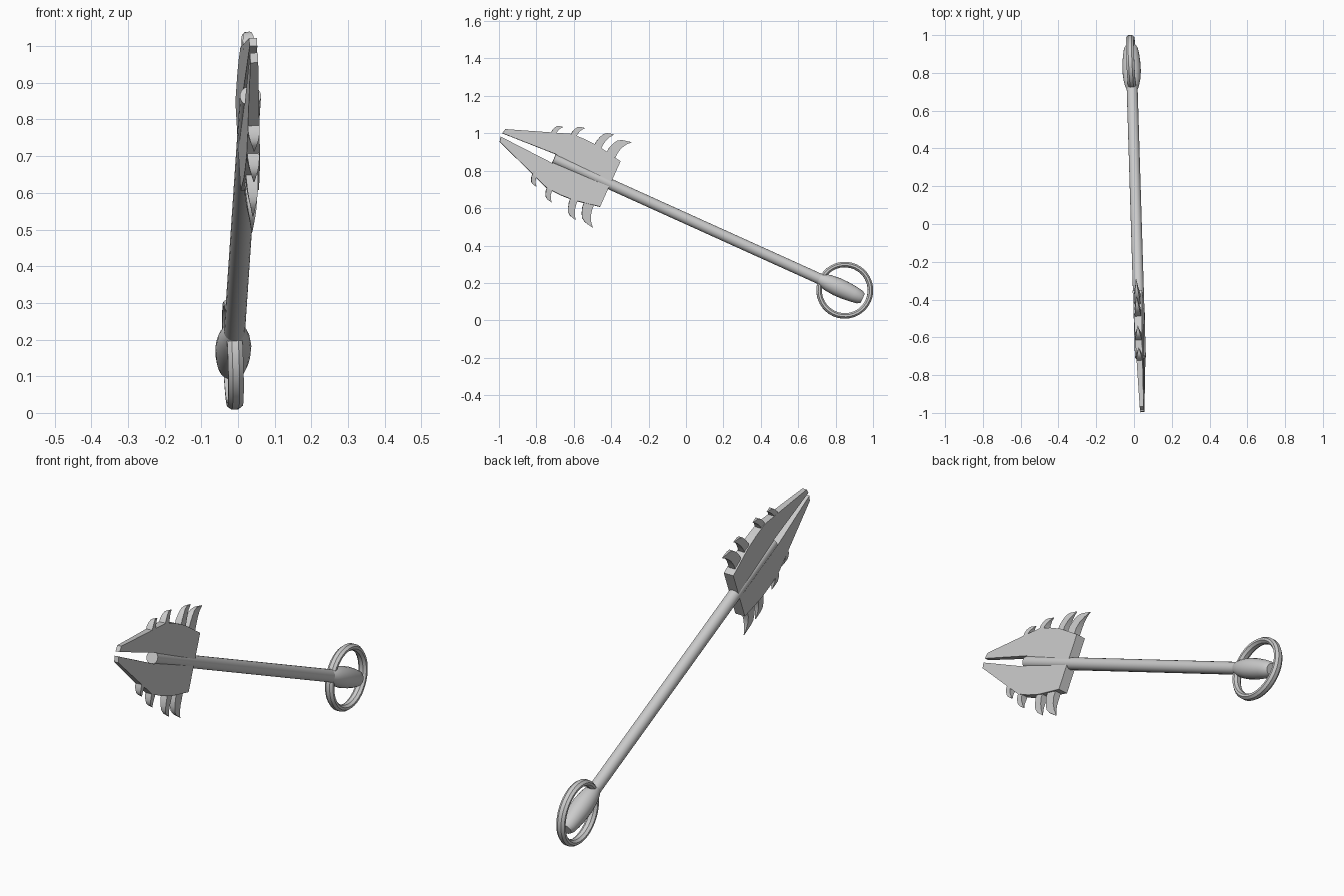
import bpy, bmesh, math
from mathutils import Matrix, Vector

cube = bpy.data.objects.get("Cube")
if cube:
    bpy.data.objects.remove(cube)

metal = bpy.data.materials.new("grey_metal")
metal.use_nodes = True
GREY = (0.6, 0.6, 0.6, 1)
metal.diffuse_color = GREY
metal.node_tree.nodes["Principled BSDF"].inputs["Base Color"].default_value = GREY

# Local frame: x runs along the shaft to the tip, y across the blades, z through them
along = Vector((0.028, -0.911, 0.412)).normalized()
across = Vector((-0.054, 0.412, 0.911))
across = (across - along * across.dot(along)).normalized()
through = along.cross(across)
FRAME = Matrix((along, across, through)).transposed().to_4x4()
FRAME.translation = (0.034, -0.706, 0.864)


def finish(name, bm, smooth=True):
    bmesh.ops.recalc_face_normals(bm, faces=bm.faces[:])
    mesh = bpy.data.meshes.new(name)
    bm.to_mesh(mesh)
    bm.free()
    obj = bpy.data.objects.new(name, mesh)
    bpy.context.collection.objects.link(obj)
    mesh.materials.append(metal)
    obj.matrix_world = FRAME
    if smooth:
        bpy.ops.object.select_all(action='DESELECT')
        obj.select_set(True)
        bpy.context.view_layer.objects.active = obj
        bpy.ops.object.shade_smooth_by_angle(angle=math.radians(35))
    return obj


def lathe(name, profile, place, sides, closed=False):
    """Turn a profile of (axial, radius) points; place() maps to local space."""
    bm = bmesh.new()
    rings = []
    for a, r in profile:
        turns = [math.tau * i / sides for i in range(sides)]
        rings.append([bm.verts.new(place(a, r * math.cos(t), r * math.sin(t))) for t in turns])
    pairs = list(zip(rings, rings[1:]))
    if closed:
        pairs.append((rings[-1], rings[0]))
    else:
        bm.faces.new(rings[0])
        bm.faces.new(rings[-1])
    for low, high in pairs:
        for i in range(sides):
            j = (i + 1) % sides
            bm.faces.new((low[i], low[j], high[j], high[i]))
    return finish(name, bm)


def plate(name, points, smooth=False):
    """Flat outline of (x, y, half thickness) points given depth."""
    bm = bmesh.new()
    top = [bm.verts.new((x, y, t)) for x, y, t in points]
    base = [bm.verts.new((x, y, -t)) for x, y, t in points]
    bm.faces.new(top)
    bm.faces.new(base)
    for i in range(len(points)):
        j = (i + 1) % len(points)
        bm.faces.new((top[i], top[j], base[j], base[i]))
    return finish(name, bm, smooth)


# Shaft and swollen grip
lathe("shaft", [(0, 0.029), (-1.58, 0.029)], lambda a, p, q: (a, p, q), 20)
grip = [(-1.555, 0.028), (-1.575, 0.036), (-1.61, 0.044), (-1.66, 0.049), (-1.71, 0.048),
        (-1.76, 0.043), (-1.795, 0.037), (-1.812, 0.027)]
lathe("grip", grip, lambda a, p, q: (a, p, q), 20)

# Pommel ring around the grip
section = [(0.009, 0.152), (0.021, 0.143), (0.021, 0.132),
           (0.009, 0.123), (-0.009, 0.123), (-0.021, 0.132),
           (-0.021, 0.143), (-0.009, 0.152)]
lathe("pommel_ring", section, lambda a, p, q: (-1.707 + p, q, a), 40, closed=True)

# Blade halves with backswept teeth
outline = [(0.308, 0.010), (0.302, 0.037), (-0.03, 0.159), (-0.11, 0.163), (-0.19, 0.159),
           (-0.33, 0.133), (-0.33, 0.008), (-0.01, 0.008), (-0.005, 0.026)]
tooth = [(0, -0.25, 1), (-0.04, 0.25, 1), (-0.15, 0.56, 0.85), (-0.28, 0.77, 0.65),
         (-0.5, 0.9, 0.4), (-1, 1, 0.08), (-0.78, 0.75, 0.4), (-0.64, 0.5, 0.75),
         (-0.57, 0.2, 1), (-0.56, -0.25, 1)]
# Start along the shaft, height of the root, sweep and rise of each tooth
teeth = [(0.073, 0.122, 0.05, 0.054), (-0.028, 0.157, 0.058, 0.062),
         (-0.165, 0.152, 0.076, 0.1), (-0.24, 0.146, 0.102, 0.106)]

for side, label in ((1, "upper"), (-1, "lower")):
    plate(label + "_blade", [(x, side * y, 0.0105 + 0.0225 * (0.308 - x)) for x, y in outline])
    for n, (x0, y0, sweep, rise) in enumerate(teeth, 1):
        plate(f"{label}_tooth_{n}",
              [(x0 + sweep * x, side * (y0 + rise * y), 0.016 * t) for x, y, t in tooth], True)
